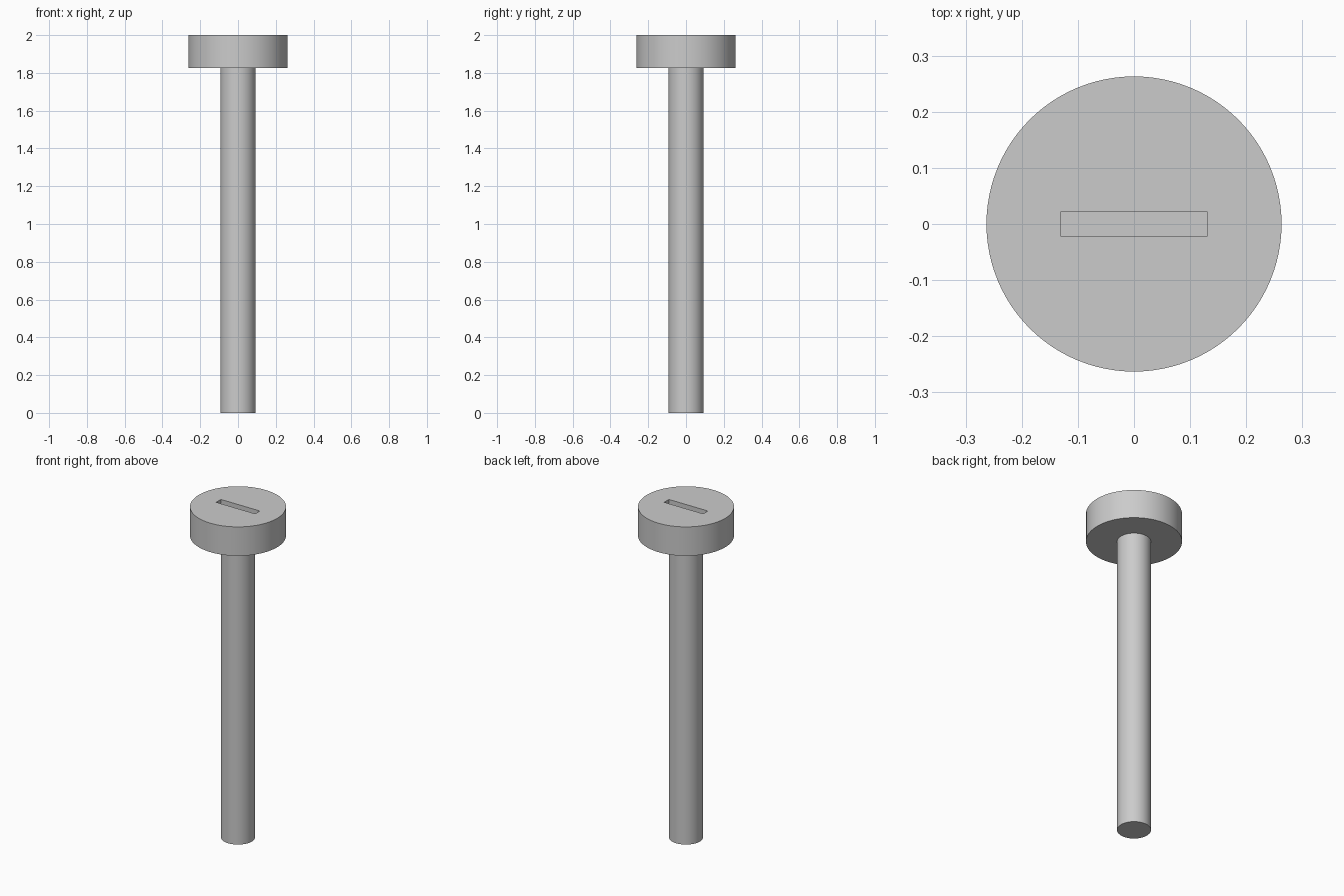
import bpy

cube = bpy.data.objects.get("Cube")
if cube:
    bpy.data.objects.remove(cube, do_unlink=True)

HEAD_RADIUS, SHAFT_RADIUS = 0.263, 0.093
HEAD_BOTTOM, TOP = 1.825, 2.0
SLOT_LENGTH, SLOT_WIDTH, SLOT_DEPTH = 0.26, 0.045, 0.06

steel = bpy.data.materials.new("grey steel")
steel.use_nodes = True
colour = (0.6, 0.6, 0.6, 1)
steel.diffuse_color = colour
steel.node_tree.nodes["Principled BSDF"].inputs["Base Color"].default_value = colour


def cylinder(name, radius, bottom, top):
    bpy.ops.mesh.primitive_cylinder_add(
        vertices=96, radius=radius, depth=top - bottom,
        location=(0, 0, (bottom + top) / 2))
    obj = bpy.context.object
    obj.name = name
    obj.data.materials.append(steel)
    return obj


def smooth(obj):
    bpy.ops.object.select_all(action="DESELECT")
    obj.select_set(True)
    bpy.context.view_layer.objects.active = obj
    bpy.ops.object.shade_smooth_by_angle()


# Shaft and head
shaft = cylinder("shaft", SHAFT_RADIUS, 0, HEAD_BOTTOM)
head = cylinder("head", HEAD_RADIUS, HEAD_BOTTOM, TOP)

# Driver slot cut into the top of the head
bpy.ops.mesh.primitive_cube_add(size=1, location=(0, 0, TOP))
cutter = bpy.context.object
cutter.name = "slot_cutter"
cutter.scale = (SLOT_LENGTH, SLOT_WIDTH, SLOT_DEPTH * 2)
cutter.data.materials.append(steel)
cutter.hide_render = True

cut = head.modifiers.new("slot", "BOOLEAN")
cut.operation = "DIFFERENCE"
cut.solver = "EXACT"
cut.object = cutter
bpy.context.view_layer.objects.active = head
bpy.ops.object.modifier_apply(modifier=cut.name)
bpy.data.objects.remove(cutter, do_unlink=True)

for part in (shaft, head):
    smooth(part)
